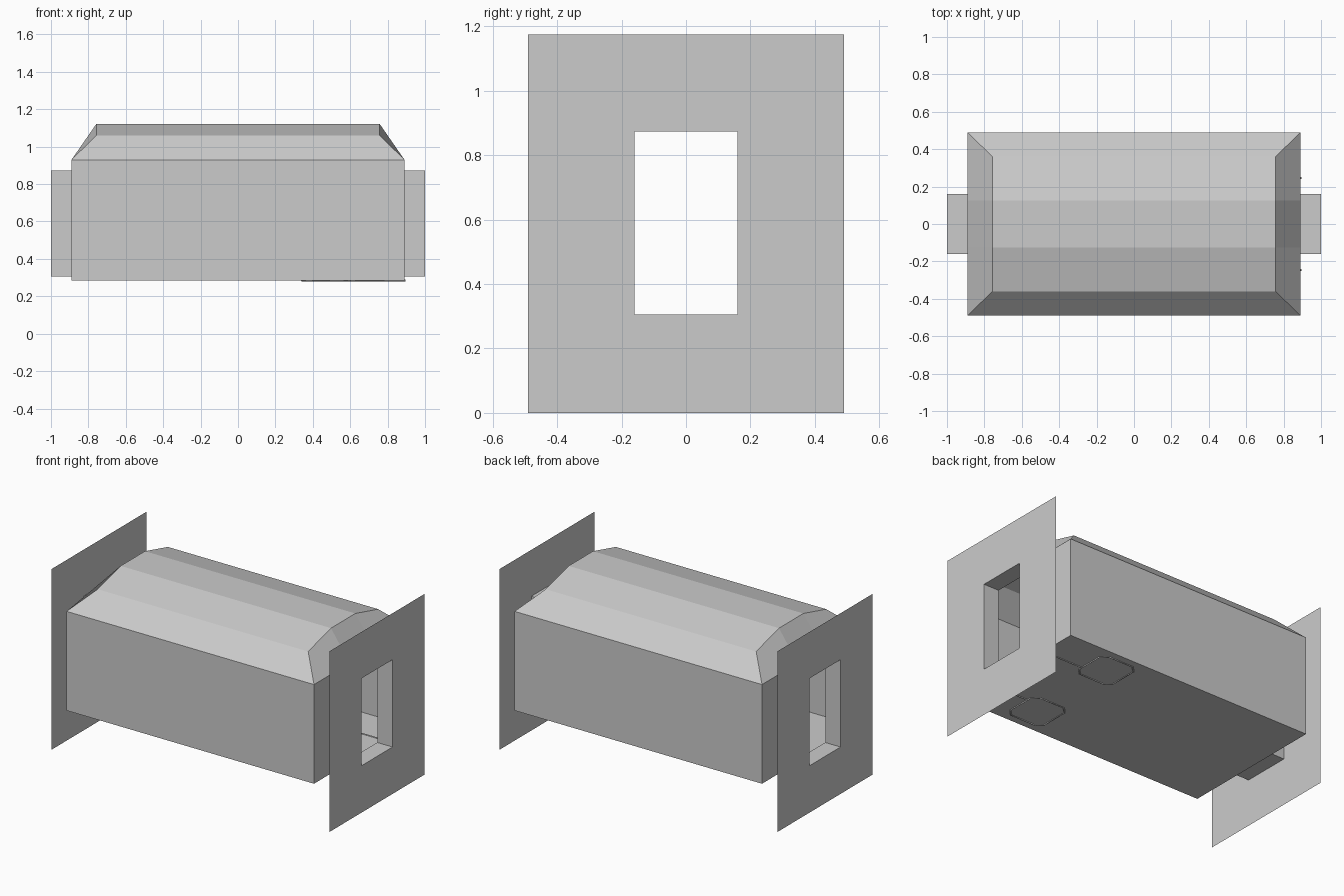
import bpy

if "Cube" in bpy.data.objects:
    bpy.data.objects.remove(bpy.data.objects["Cube"])

HX, HY = 0.89, 0.49            # room half sizes
Z0, Z1 = 0.285, 0.93           # floor and eaves
DY, D0, D1 = 0.16, 0.305, 0.873  # doorway half width, bottom, top


def mesh_object(name, verts, faces):
    me = bpy.data.meshes.new(name)
    me.from_pydata(verts, [], faces)
    me.update()
    ob = bpy.data.objects.new(name, me)
    bpy.context.collection.objects.link(ob)
    return ob


def rect(x, y, z0, z1):
    return [(x, -y, z0), (x, y, z0), (x, y, z1), (x, -y, z1)]


def ring_faces(flip):
    faces = [(i, (i + 1) % 4, 4 + (i + 1) % 4, 4 + i) for i in range(4)]
    return [f[::-1] for f in faces] if flip else faces


# Floor and long side walls
mesh_object("room_shell",
            [(x, y, z) for x, y in ((-HX, -HY), (HX, -HY), (HX, HY), (-HX, HY)) for z in (Z0, Z1)],
            [(0, 6, 4, 2), (0, 2, 3, 1), (4, 6, 7, 5)])

# Faceted vaulted roof with hipped ends
RX = 0.757
arch = [(-0.36, 1.06), (-0.125, 1.122), (0.125, 1.122), (0.36, 1.06)]
verts = []
for s in (-1, 1):
    verts += [(s * HX, -HY, Z1), (s * HX, -0.125, Z1), (s * HX, 0.125, Z1), (s * HX, HY, Z1)]
    verts += [(s * RX, y, z) for y, z in arch]
faces = [(0, 8, 12, 4), (7, 15, 11, 3)]
faces += [(4 + i, 12 + i, 13 + i, 5 + i) for i in range(3)]
for i in range(3):
    faces += [(i, 4 + i, 5 + i, 1 + i), (8 + i, 9 + i, 13 + i, 12 + i)]
mesh_object("roof", verts, faces)

# Each end: room end wall, short passage, outer panel
for side, s in (("left", -1), ("right", 1)):
    flip = s < 0
    mesh_object(side + "_end_wall",
                rect(s * HX, HY, Z0, Z1) + rect(s * HX, DY, D0, D1), ring_faces(flip))
    mesh_object(side + "_passage",
                rect(s * HX, DY, D0, D1) + rect(s, DY, D0, D1), ring_faces(flip))
    mesh_object(side + "_outer_panel",
                rect(s, HY, 0.0, 1.175) + rect(s, DY, D0, D1), ring_faces(flip))


# Thin floor cables: a straight lead and a chamfered loop
def cable(name, points, closed):
    cu = bpy.data.curves.new(name, 'CURVE')
    cu.dimensions = '3D'
    cu.bevel_depth = 0.005
    cu.bevel_resolution = 0
    cu.use_fill_caps = True
    sp = cu.splines.new('POLY')
    sp.points.add(len(points) - 1)
    for p, (x, y) in zip(sp.points, points):
        p.co = (x, y, Z0, 1)
    sp.use_cyclic_u = closed
    bpy.context.collection.objects.link(bpy.data.objects.new(name, cu))


for side, s in (("front", -1), ("back", 1)):
    cx, cy, r, c = 0.47, 0.31, 0.13, 0.09
    loop = [(r, c), (c, r), (-c, r), (-r, c), (-r, -c), (-c, -r), (c, -r), (r, -c)]
    cable(side + "_cable_loop", [(cx + x, s * (cy + y)) for x, y in loop], True)
    cable(side + "_cable_lead", [(0.6, s * 0.245), (0.895, s * 0.245)], False)
